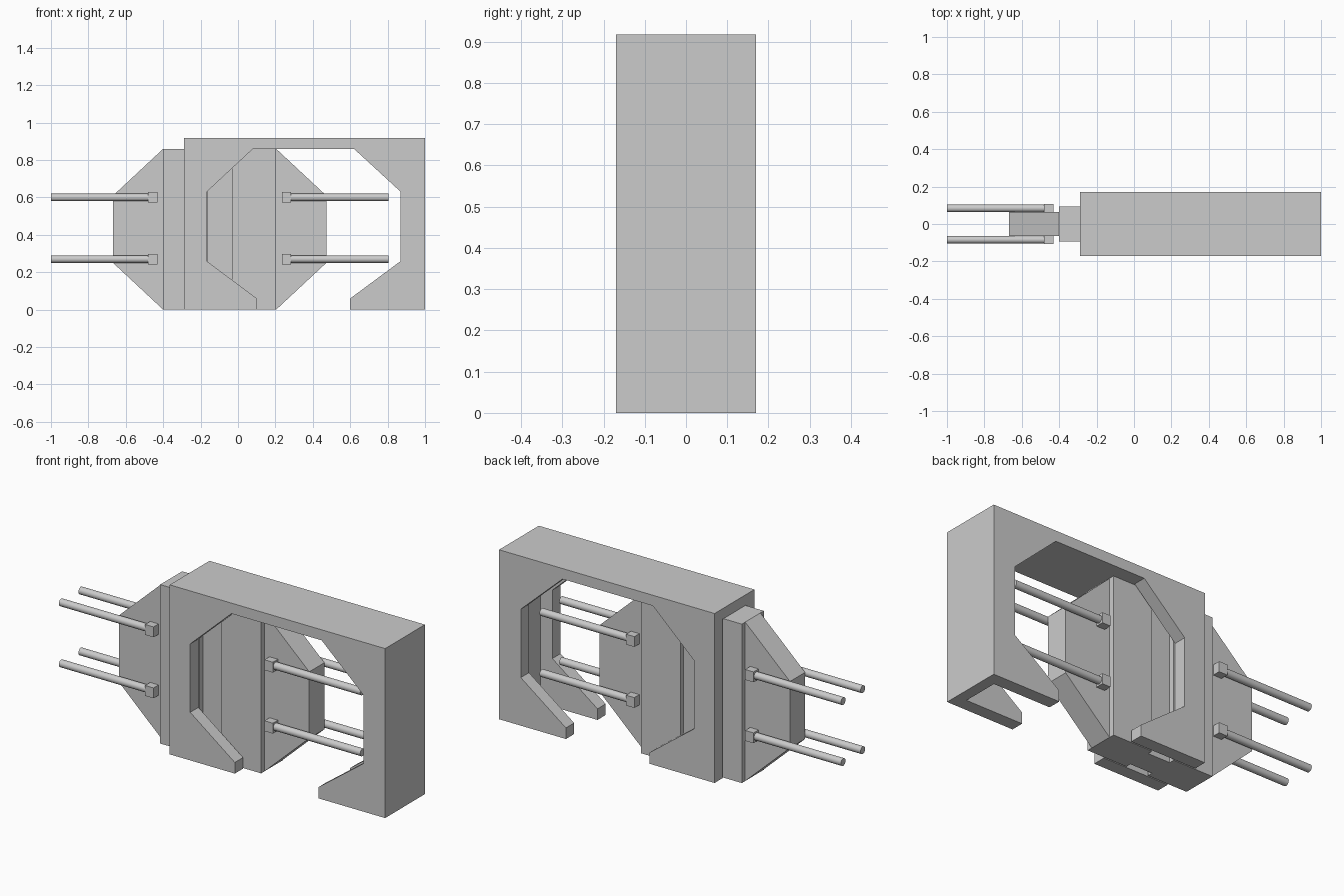
import bpy, bmesh, math
from mathutils import Matrix

cube = bpy.data.objects.get("Cube")
if cube:
    bpy.data.objects.remove(cube, do_unlink=True)

# Single flat colour
grey = bpy.data.materials.new("light grey")
grey.use_nodes = True
colour = (0.6, 0.6, 0.6, 1.0)
grey.diffuse_color = colour
grey.node_tree.nodes["Principled BSDF"].inputs["Base Color"].default_value = colour


def finish(name, bm):
    bmesh.ops.recalc_face_normals(bm, faces=bm.faces)
    mesh = bpy.data.meshes.new(name)
    bm.to_mesh(mesh)
    bm.free()
    mesh.materials.append(grey)
    obj = bpy.data.objects.new(name, mesh)
    bpy.context.collection.objects.link(obj)
    return obj


def extrude_profile(name, points, y0, y1):
    """Extrude an x-z outline from y0 to y1."""
    bm = bmesh.new()
    face = bm.faces.new([bm.verts.new((x, y0, z)) for x, z in points])
    out = bmesh.ops.extrude_face_region(bm, geom=[face])
    verts = [g for g in out["geom"] if isinstance(g, bmesh.types.BMVert)]
    bmesh.ops.translate(bm, verts=verts, vec=(0, y1 - y0, 0))
    return finish(name, bm)


def box(name, x0, x1, y0, y1, z0, z1):
    return extrude_profile(name, [(x0, z0), (x1, z0), (x1, z1), (x0, z1)], y0, y1)


def rod(name, x0, x1, y, z, radius):
    bm = bmesh.new()
    place = Matrix.Translation(((x0 + x1) / 2, y, z)) @ Matrix.Rotation(math.pi / 2, 4, "Y")
    bmesh.ops.create_cone(bm, cap_ends=True, segments=16, radius1=radius,
                          radius2=radius, depth=abs(x1 - x0), matrix=place)
    for f in bm.faces:
        f.smooth = len(f.verts) == 4
    for e in bm.edges:
        e.smooth = all(len(f.verts) == 4 for f in e.link_faces)
    return finish(name, bm)


DEPTH, INNER = 0.17, 0.10      # half depth of the frame and of its slot
BODY, PAD = 0.065, 0.094       # half depth of the sliding block and its pads
TOP, ROOF = 0.917, 0.86
MID = -0.098                   # x centre of the sliding block

# Outer frame: roof, end wall and paired cheeks around the slot
box("frame_top_bar", -0.29, 1.0, -DEPTH, DEPTH, ROOF, TOP)
box("frame_end_wall", 0.94, 1.0, -DEPTH, DEPTH, 0, ROOF)
hook_cheek = [(-0.29, 0), (0.10, 0), (0.10, 0.06), (-0.167, 0.26),
              (-0.167, 0.63), (0.08, ROOF), (-0.29, ROOF)]
foot_cheek = [(0.60, 0), (0.94, 0), (0.94, ROOF), (0.62, ROOF),
              (0.87, 0.63), (0.87, 0.26), (0.60, 0.06)]
for side, a, b in (("front", -DEPTH, -INNER), ("back", INNER, DEPTH)):
    extrude_profile(f"{side}_hook_cheek", hook_cheek, a, b)
    extrude_profile(f"{side}_foot_cheek", foot_cheek, a, b)

# Sliding block: eight-sided body
half, flat = 0.57, 0.302
right = [(flat, 0), (half, 0.25), (half, 0.61), (flat, ROOF)]
outline = [(MID + x, z) for x, z in right] + [(MID - x, z) for x, z in reversed(right)]
extrude_profile("sliding_block", outline, -BODY, BODY)

# Raised pads, then rods with square heads, mirrored in x and y
for sx, end in ((-1, "right"), (1, "left")):
    for sy, side in ((-1, "front"), (1, "back")):
        xs = sorted((MID + sx * 0.066, MID + sx * flat))
        ys = sorted((sy * BODY, sy * PAD))
        box(f"{end}_{side}_pad", *xs, *ys, 0, ROOF)
        for z, level in ((0.27, "lower"), (0.60, "upper")):
            name = f"{end}_{side}_{level}"
            xs = sorted((MID + sx * 0.332, MID + sx * 0.382))
            ys = sorted((sy * 0.06, sy * 0.108))
            box(name + "_rod_head", *xs, *ys, z - 0.028, z + 0.028)
            rod(name + "_rod", MID + sx * 0.37, MID + sx * 0.902, sy * 0.084, z, 0.02)
